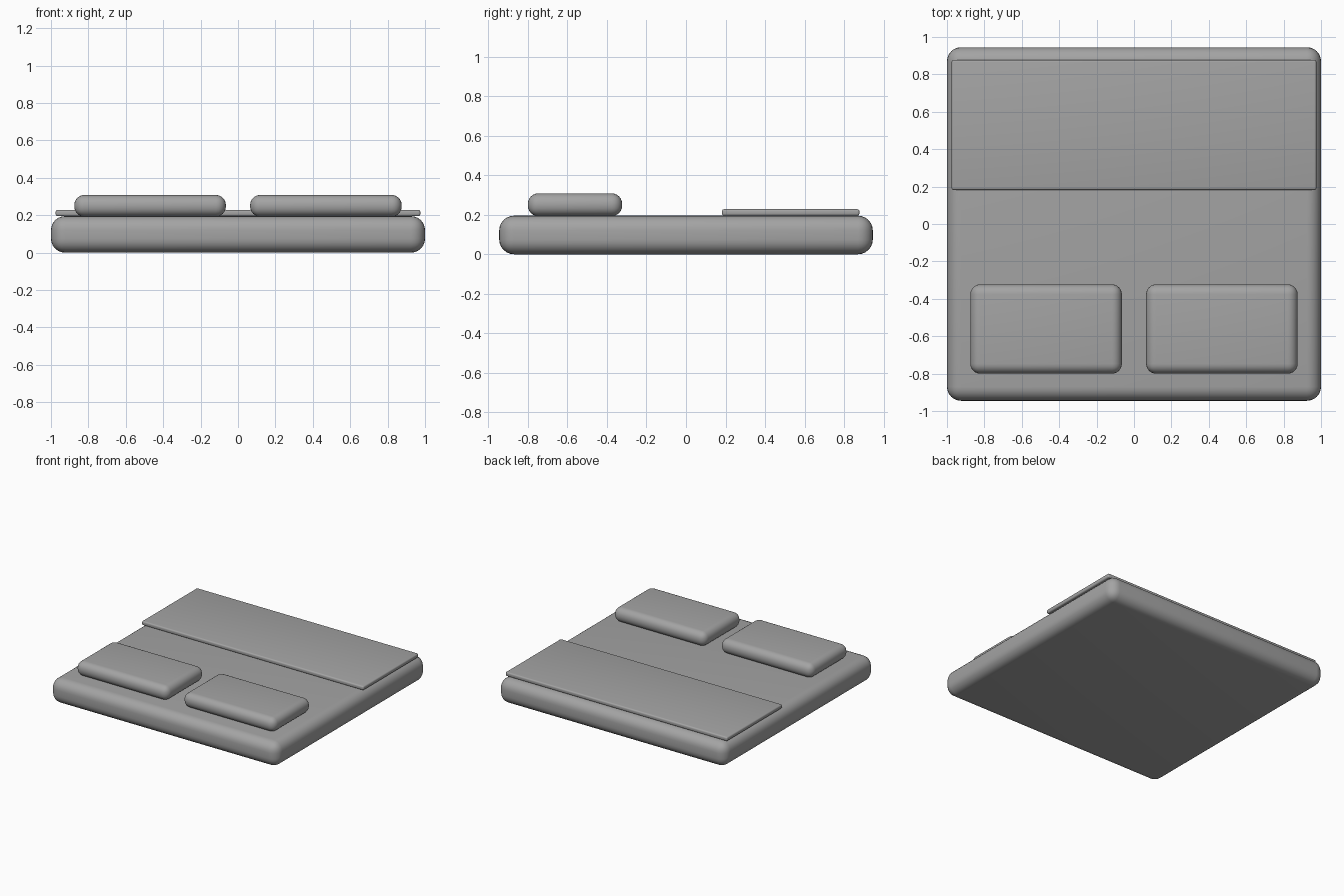
import bpy
import math

# Remove the default object
cube = bpy.data.objects.get("Cube")
if cube:
    bpy.data.objects.remove(cube, do_unlink=True)

# Single fabric colour
GREY = (0.37, 0.37, 0.37, 1.0)
fabric = bpy.data.materials.new("grey_fabric")
fabric.use_nodes = True
fabric.diffuse_color = GREY
fabric.node_tree.nodes["Principled BSDF"].inputs["Base Color"].default_value = GREY


def soft_box(name, low, high, radius, segments):
    """Box between two corners with rounded edges."""
    centre = [(a + b) / 2 for a, b in zip(low, high)]
    bpy.ops.mesh.primitive_cube_add(size=1, location=centre)
    box = bpy.context.object
    box.name = name
    box.scale = [b - a for a, b in zip(low, high)]
    bpy.ops.object.transform_apply(location=False, rotation=False, scale=True)
    bevel = box.modifiers.new("rounded_edges", "BEVEL")
    bevel.width = radius
    bevel.segments = segments
    bpy.ops.object.modifier_apply(modifier=bevel.name)
    bpy.ops.object.shade_smooth_by_angle(angle=math.radians(35))
    box.data.materials.append(fabric)
    return box


# Mattress
soft_box("mattress", (-1, -0.945, 0), (1, 0.945, 0.195), 0.075, 6)

# Folded blanket across the foot end
soft_box("blanket", (-0.975, 0.182, 0.195), (0.975, 0.877, 0.228), 0.011, 4)

# Pair of pillows at the head end
for side, x in (("left", 0.47), ("right", -0.47)):
    soft_box(side + "_pillow", (x - 0.405, -0.8, 0.193),
             (x + 0.405, -0.323, 0.308), 0.053, 6)
